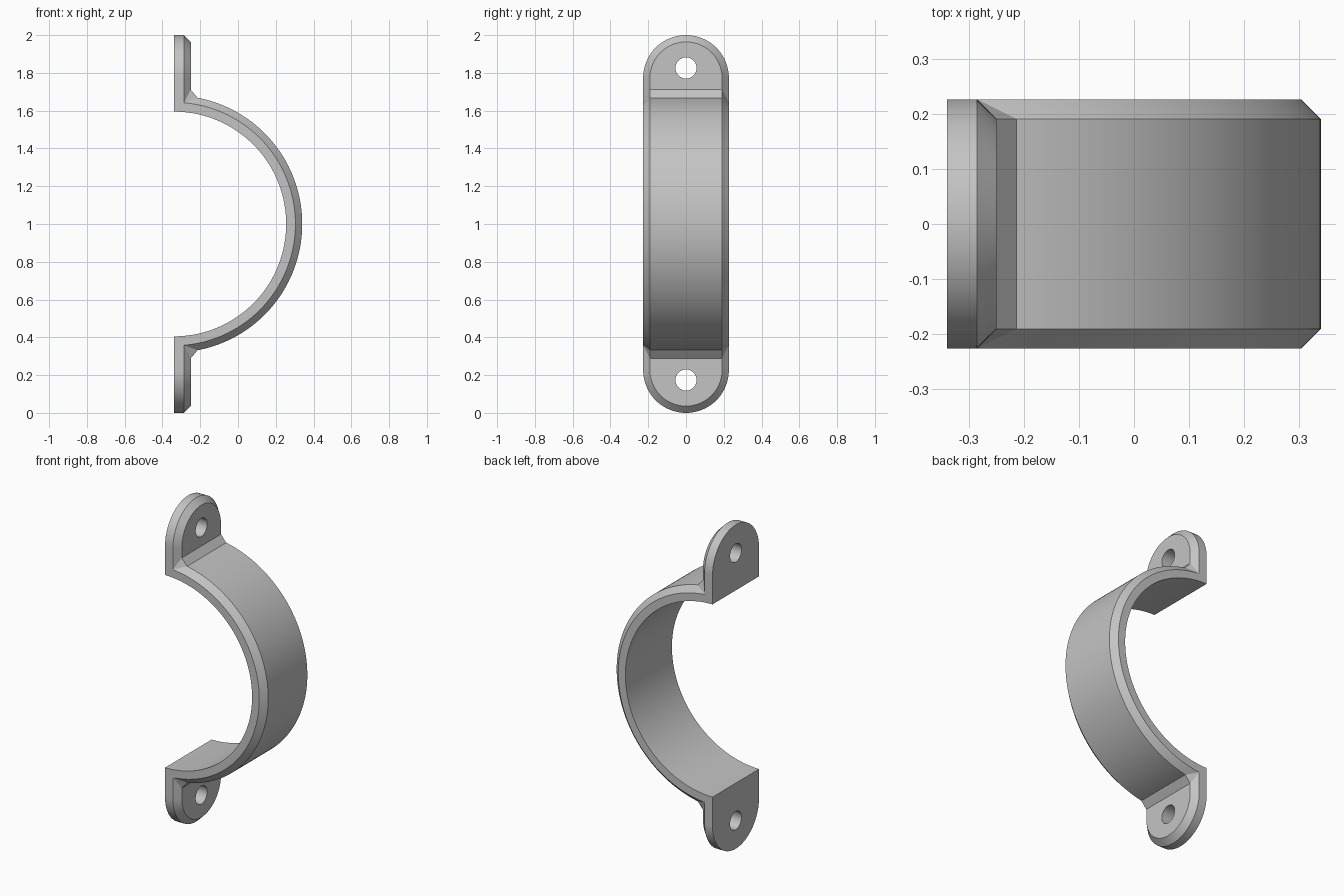
import bpy, bmesh, math
from mathutils import Matrix

cube = bpy.data.objects.get("Cube")
if cube:
    bpy.data.objects.remove(cube, do_unlink=True)

# Main dimensions (z is measured from the middle of the clamp)
BACK, FACE = -0.34, -0.25          # tab back and front
R_IN, R_OUT = 0.595, 0.68          # strap radii about x = BACK
HALF, CH = 0.227, 0.036            # half width and chamfer
TAB_Z, HOLE_Z, HOLE_R = 1 - HALF, 0.826, 0.056
FILL_X, FILL_Z = -0.214, 0.711     # ends of the corner fill
SEG = 48

bm = bmesh.new()


def strap_rail(radius, start_x, y):
    """Quarter arc in the xz plane, from start_x down to the middle."""
    a0 = math.acos((start_x - BACK) / radius)
    angles = [a0 * (1 - i / SEG) for i in range(SEG + 1)]
    return [bm.verts.new((BACK + radius * math.cos(a), y, radius * math.sin(a)))
            for a in angles]


def arc(x, radius, z, first, last, n):
    """Arc in the yz plane, angle measured from +y."""
    angles = [first + (last - first) * i / n for i in range(n + 1)]
    return [bm.verts.new((x, radius * math.cos(a), z + radius * math.sin(a)))
            for a in angles]


def bridge(a, b):
    for i in range(len(a) - 1):
        bm.faces.new((a[i], a[i + 1], b[i + 1], b[i]))


# Strap: one quarter of the chamfered band
rails = [strap_rail(R_IN, BACK, 0),
         strap_rail(R_IN, BACK, HALF),
         strap_rail(R_OUT - CH, FACE - CH, HALF),
         strap_rail(R_OUT, FILL_X, HALF - CH),
         strap_rail(R_OUT, FILL_X, 0)]
for a, b in zip(rails, rails[1:]):
    bridge(a, b)
in_mid, in_side, shoulder, out_side, out_mid = [r[0] for r in rails]

# Tab: rounded rim, chamfer and screw hole
up = math.pi / 2
rim_back = arc(BACK, HALF, TAB_Z, 0, up, 24)
rim_edge = arc(FACE - CH, HALF, TAB_Z, 0, up, 24)
rim_face = arc(FACE, HALF - CH, TAB_Z, 0, up, 24)
hole_back = arc(BACK, HOLE_R, HOLE_Z, up, -up, 24)
hole_face = arc(FACE, HOLE_R, HOLE_Z, up, -up, 24)
bridge(rim_back, rim_edge)
bridge(rim_edge, rim_face)
bridge(hole_back, hole_face)

# Tab flats and the sloped corner fill
fill_mid = bm.verts.new((FACE, 0, FILL_Z))
fill_side = bm.verts.new((FACE, HALF - CH, FILL_Z))
bm.faces.new([in_mid, in_side] + rim_back + hole_back)
bm.faces.new([fill_mid, fill_side] + rim_face + hole_face)
bm.faces.new((in_side, shoulder, rim_edge[0], rim_back[0]))
bm.faces.new((shoulder, fill_side, rim_face[0], rim_edge[0]))
bm.faces.new((fill_mid, fill_side, out_side, out_mid))
bm.faces.new((shoulder, fill_side, out_side))

# Mirror the quarter across the width, then top to bottom
for axis in ((0, 1, 0), (0, 0, 1)):
    copy = bmesh.ops.duplicate(bm, geom=bm.verts[:] + bm.edges[:] + bm.faces[:])
    verts = [g for g in copy["geom"] if isinstance(g, bmesh.types.BMVert)]
    bmesh.ops.transform(bm, matrix=Matrix.Scale(-1, 4, axis), verts=verts)
    bmesh.ops.remove_doubles(bm, verts=bm.verts[:], dist=0.0001)
bmesh.ops.translate(bm, verts=bm.verts[:], vec=(0, 0, 1))
bmesh.ops.recalc_face_normals(bm, faces=bm.faces[:])

mesh = bpy.data.meshes.new("pipe_clamp")
bm.to_mesh(mesh)
bm.free()
clamp = bpy.data.objects.new("pipe_clamp", mesh)
bpy.context.collection.objects.link(clamp)

# Plain grey material
grey = bpy.data.materials.new("light_grey")
grey.use_nodes = True
colour = (0.55, 0.55, 0.55, 1)
grey.diffuse_color = colour
for node in grey.node_tree.nodes:
    if node.type == "BSDF_PRINCIPLED":
        node.inputs["Base Color"].default_value = colour
mesh.materials.append(grey)

# Smooth curves with crisp chamfers
bpy.ops.object.select_all(action="DESELECT")
clamp.select_set(True)
bpy.context.view_layer.objects.active = clamp
bpy.ops.object.shade_smooth_by_angle(angle=math.radians(20))
